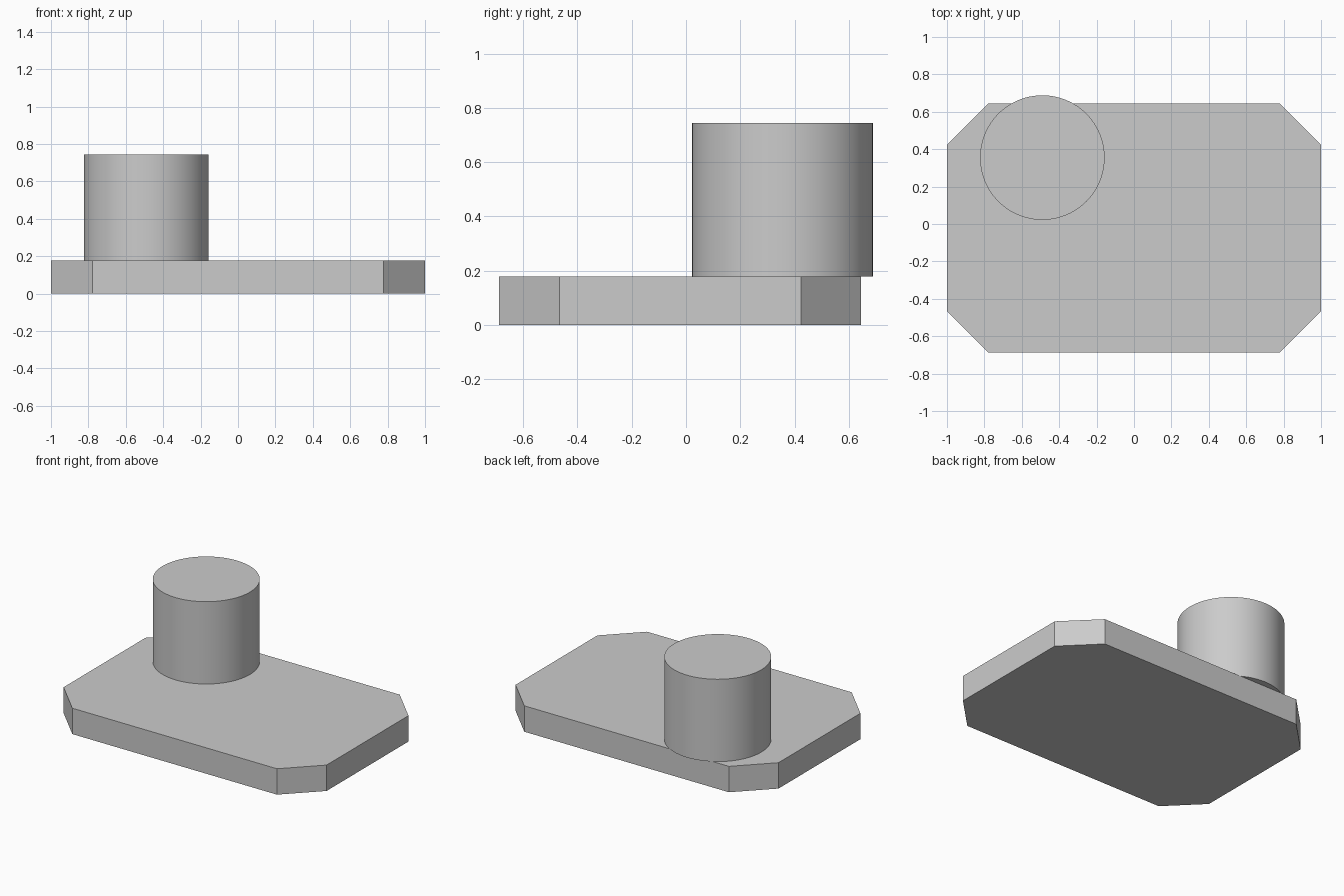
import bpy, bmesh

if "Cube" in bpy.data.objects:
    bpy.data.objects.remove(bpy.data.objects["Cube"])

grey = bpy.data.materials.new("plain grey")
grey.diffuse_color = (0.6, 0.6, 0.6, 1)
grey.use_nodes = True
grey.node_tree.nodes["Principled BSDF"].inputs["Base Color"].default_value = grey.diffuse_color


def finish(bm, name):
    bmesh.ops.recalc_face_normals(bm, faces=bm.faces)
    mesh = bpy.data.meshes.new(name)
    bm.to_mesh(mesh)
    bm.free()
    mesh.materials.append(grey)
    obj = bpy.data.objects.new(name, mesh)
    bpy.context.collection.objects.link(obj)
    return obj


# Base plate: rectangle with cut corners, extruded upward
half_x, half_y, cut, thick, plate_y = 1.0, 0.6665, 0.222, 0.178, -0.0215
corner = [(half_x, half_y - cut), (half_x - cut, half_y)]
outline = []
for sx, sy in ((1, 1), (-1, 1), (-1, -1), (1, -1)):
    pts = corner if sx * sy > 0 else corner[::-1]
    outline += [(x * sx, y * sy + plate_y, 0) for x, y in pts]
bm = bmesh.new()
face = bm.faces.new([bm.verts.new(p) for p in outline])
top = bmesh.ops.extrude_face_region(bm, geom=[face])["geom"]
bmesh.ops.translate(bm, vec=(0, 0, thick),
                    verts=[v for v in top if isinstance(v, bmesh.types.BMVert)])
finish(bm, "base_plate")

# Round post standing on the plate, overhanging its back edge
post_height, radius = 0.566, 0.333
bm = bmesh.new()
bmesh.ops.create_cone(bm, cap_ends=True, segments=96, radius1=radius,
                      radius2=radius, depth=post_height)
bmesh.ops.translate(bm, verts=bm.verts, vec=(-0.49, 0.355, thick + post_height / 2))
post = finish(bm, "round_post")
bpy.context.view_layer.objects.active = post
post.select_set(True)
bpy.ops.object.shade_smooth_by_angle()
